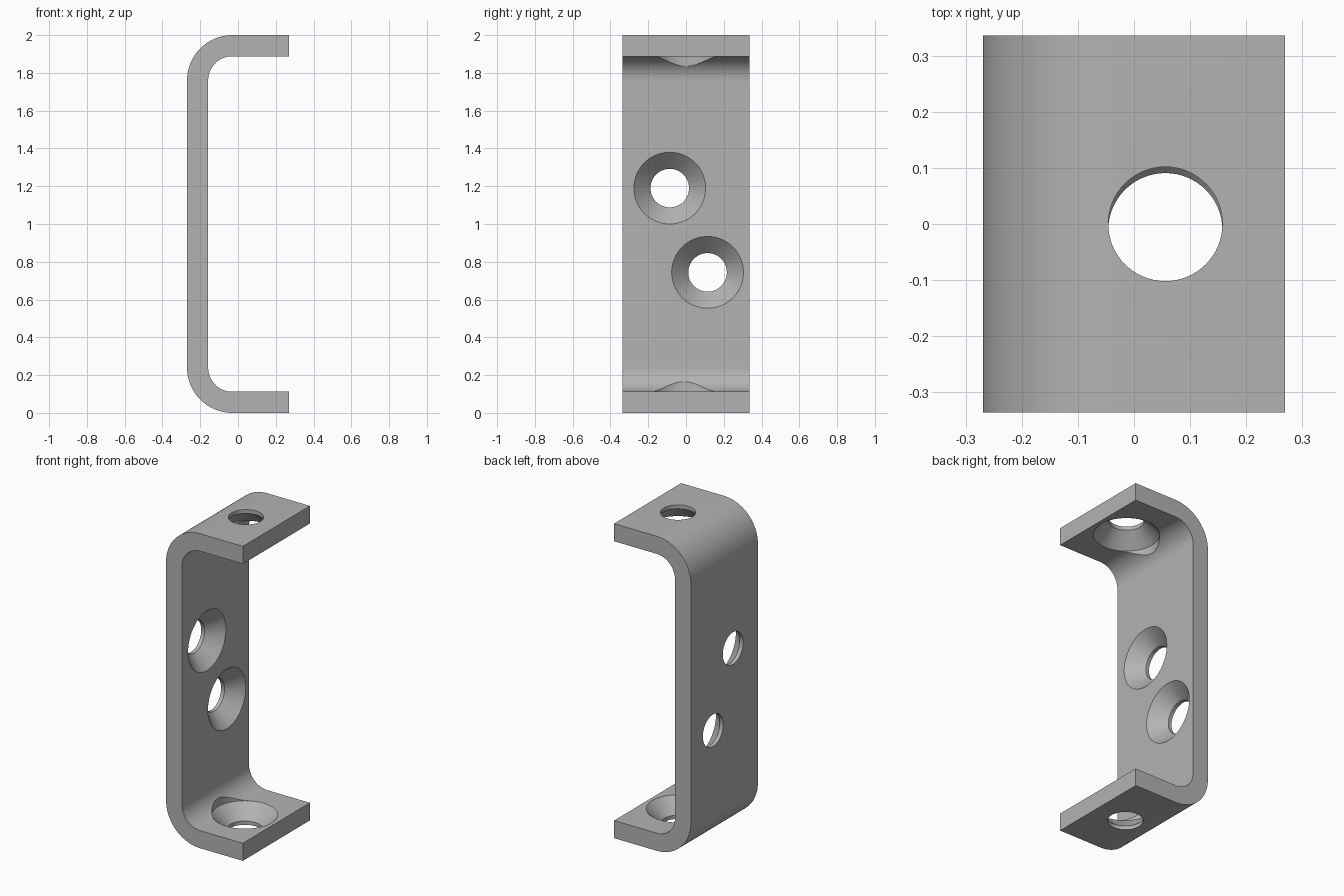
import bpy
import bmesh
from math import sin, cos, pi, radians
from mathutils import Matrix

cube = bpy.data.objects.get("Cube")
if cube:
    bpy.data.objects.remove(cube, do_unlink=True)

HALF_X, HALF_Y, HEIGHT = 0.27, 0.337, 2.0
THICK, BEND = 0.112, 0.24      # plate thickness and outer bend radius
HOLE, SINK = 0.102, 0.19       # bore and countersink radii
STEPS = 24

steel = bpy.data.materials.new("plain grey")
steel.use_nodes = True
grey = (0.45, 0.45, 0.45, 1)
steel.diffuse_color = grey
steel.node_tree.nodes["Principled BSDF"].inputs["Base Color"].default_value = grey


def make_object(name, bm):
    bmesh.ops.recalc_face_normals(bm, faces=bm.faces)
    mesh = bpy.data.meshes.new(name)
    bm.to_mesh(mesh)
    bm.free()
    mesh.materials.append(steel)
    obj = bpy.data.objects.new(name, mesh)
    bpy.context.collection.objects.link(obj)
    return obj


def bend(radius):
    """Lower bend, from the flange to the upright web."""
    return [(BEND - HALF_X - radius * sin(a), BEND - radius * cos(a))
            for a in (i * pi / 2 / STEPS for i in range(STEPS + 1))]


def side_line(radius, z):
    """Lower half of one side of the profile, mirrored to the top."""
    lower = [(HALF_X, z)] + bend(radius)
    return lower + [(x, HEIGHT - h) for x, h in reversed(lower)]


# Bent plate: a C-shaped profile extruded along y
bm = bmesh.new()
outline = side_line(BEND, 0) + side_line(BEND - THICK, THICK)[::-1]
face = bm.faces.new([bm.verts.new((x, -HALF_Y, z)) for x, z in outline])
extruded = bmesh.ops.extrude_face_region(bm, geom=[face])
moved = [v for v in extruded["geom"] if isinstance(v, bmesh.types.BMVert)]
bmesh.ops.translate(bm, verts=moved, vec=(0, 2 * HALF_Y, 0))
bracket = make_object("bracket", bm)


def hole_cutter(name, matrix):
    """Revolved bore and countersink; local z runs from outer to inner face."""
    bm = bmesh.new()
    neck = THICK - (SINK - HOLE)
    profile = [(HOLE, -0.05), (HOLE, neck), (SINK, THICK), (SINK, 0.3)]
    count = 64
    rings = [[bm.verts.new((r * cos(2 * pi * i / count), r * sin(2 * pi * i / count), z))
              for i in range(count)] for r, z in profile]
    for low, high in zip(rings, rings[1:]):
        for i in range(count):
            j = (i + 1) % count
            bm.faces.new((low[i], low[j], high[j], high[i]))
    bm.faces.new(rings[0])
    bm.faces.new(rings[-1])
    bm.transform(matrix)
    cutter = make_object(name, bm)
    cutter.hide_render = True
    return cutter


# Countersunk holes: one in each flange, two in the web
place = Matrix.Translation
to_right = Matrix.Rotation(pi / 2, 4, "Y")
upside_down = Matrix.Rotation(pi, 4, "X")
holes = {
    "lower_hole": place((0.056, -0.011, 0)),
    "upper_hole": place((0.056, 0, HEIGHT)) @ upside_down,
    "web_hole_high": place((-HALF_X, -0.086, 1.19)) @ to_right,
    "web_hole_low": place((-HALF_X, 0.114, 0.744)) @ to_right,
}
bpy.ops.object.select_all(action="DESELECT")
bpy.context.view_layer.objects.active = bracket
bracket.select_set(True)
for name, matrix in holes.items():
    cutter = hole_cutter(name, matrix)
    cut = bracket.modifiers.new(name, "BOOLEAN")
    cut.operation = "DIFFERENCE"
    cut.solver = "EXACT"
    cut.object = cutter
    bpy.ops.object.modifier_apply(modifier=cut.name)
    bpy.data.objects.remove(cutter, do_unlink=True)

bpy.ops.object.shade_smooth_by_angle(angle=radians(30))
